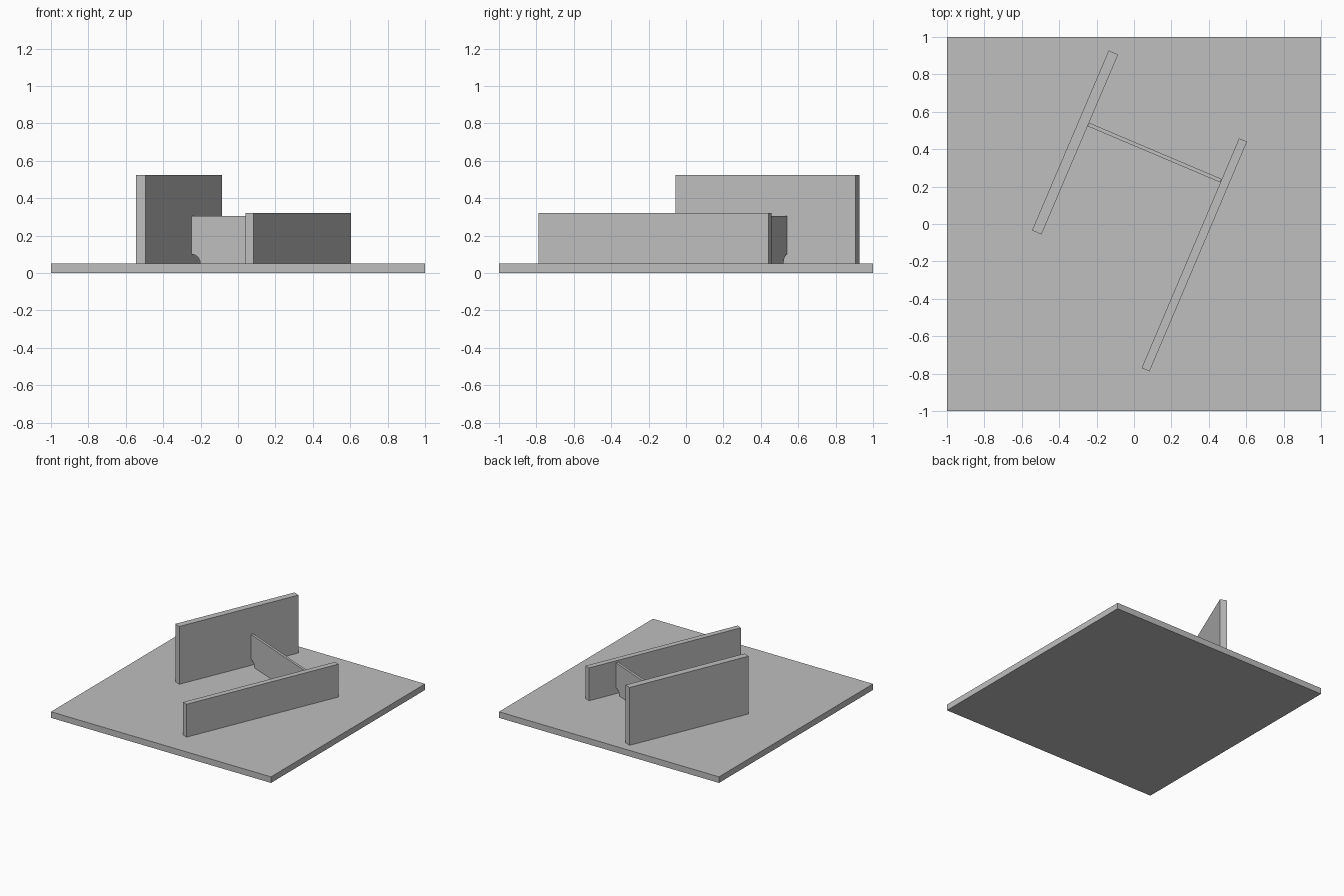
import bpy, bmesh, math
from mathutils import Matrix, Vector

cube = bpy.data.objects.get("Cube")
if cube:
    bpy.data.objects.remove(cube, do_unlink=True)

# One grey for every part
GREY = (0.52, 0.52, 0.52, 1)
grey = bpy.data.materials.new("plain_grey")
grey.use_nodes = True
grey.diffuse_color = GREY
grey.node_tree.nodes["Principled BSDF"].inputs["Base Color"].default_value = GREY

BASE_TOP = 0.05


def extrude_profile(name, outline, depth, matrix):
    """Extrude an outline in local XY by depth along local Z, then place it."""
    bm = bmesh.new()
    face = bm.faces.new([bm.verts.new((u, v, 0)) for u, v in outline])
    geom = bmesh.ops.extrude_face_region(bm, geom=[face])["geom"]
    verts = [g for g in geom if isinstance(g, bmesh.types.BMVert)]
    bmesh.ops.translate(bm, verts=verts, vec=(0, 0, depth))
    bmesh.ops.recalc_face_normals(bm, faces=bm.faces)
    mesh = bpy.data.meshes.new(name)
    bm.to_mesh(mesh)
    bm.free()
    mesh.materials.append(grey)
    obj = bpy.data.objects.new(name, mesh)
    obj.matrix_world = matrix
    bpy.context.collection.objects.link(obj)
    return obj


def upright_plate(name, start, end, thickness, top, cope=0.0):
    """Standing plate along a ground line, optionally with round bottom corner cut-outs."""
    run = Vector(end) - Vector(start)
    length, height = run.length, top - BASE_TOP
    if cope:
        arc = [(cope * math.sin(a), cope * math.cos(a))
               for a in (math.pi / 2 * i / 12 for i in range(13))]
        outline = arc + [(length - u, v) for u, v in reversed(arc)]
    else:
        outline = [(0, 0), (length, 0)]
    outline += [(length, height), (0, height)]
    matrix = (Matrix.Translation((*start, BASE_TOP))
              @ Matrix.Rotation(math.atan2(run.y, run.x), 4, 'Z')
              @ Matrix.Rotation(math.pi / 2, 4, 'X')
              @ Matrix.Translation((0, 0, -thickness / 2)))
    return extrude_profile(name, outline, thickness, matrix)


# Square base slab
extrude_profile("base_plate", [(-1, -1), (1, -1), (1, 1), (-1, 1)], BASE_TOP, Matrix())

# Two parallel walls and the thin web joining them
upright_plate("tall_wall", (-0.52, -0.045), (-0.11, 0.917), 0.055, 0.525)
upright_plate("low_wall", (0.062, -0.779), (0.583, 0.449), 0.046, 0.32)
upright_plate("web", (-0.244, 0.532), (0.464, 0.232), 0.02, 0.305, cope=0.05)
